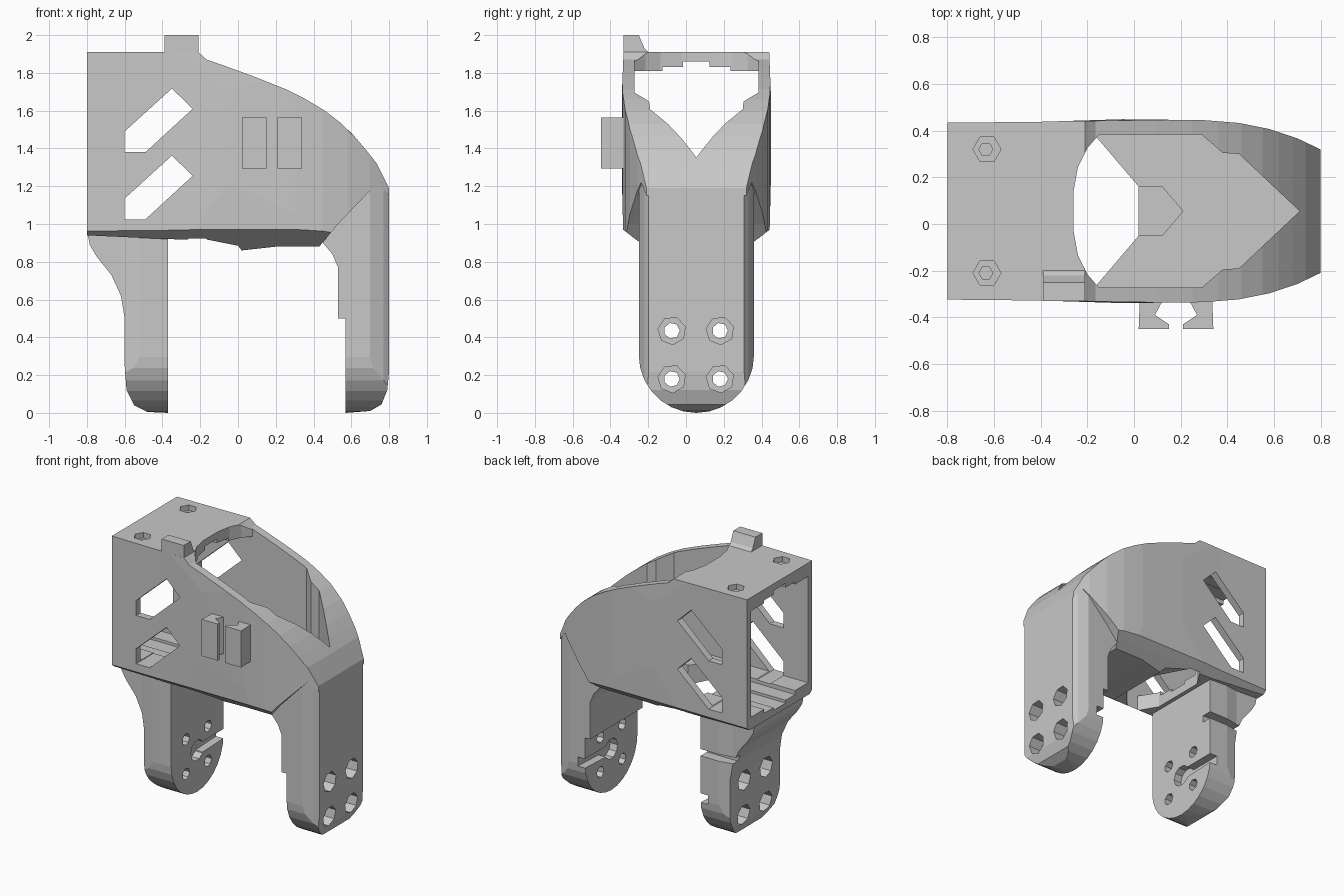
import bpy
import bmesh
import math

if "Cube" in bpy.data.objects:
    bpy.data.objects.remove(bpy.data.objects["Cube"])

CY = 0.055  # centre line of the housing in y

grey = bpy.data.materials.new("plain_grey")
grey.use_nodes = True
grey.diffuse_color = (0.58, 0.58, 0.58, 1)
grey.node_tree.nodes["Principled BSDF"].inputs["Base Color"].default_value = (0.58, 0.58, 0.58, 1)


def prism(name, pts, axis, a, b):
    """Extrude a flat outline along an axis from a to b."""
    place = {
        "x": lambda p, t: (t, p[0] + CY, p[1]),
        "y": lambda p, t: (p[0], t + CY, p[1]),
        "z": lambda p, t: (p[0], p[1] + CY, t),
    }[axis]
    bm = bmesh.new()
    low = [bm.verts.new(place(p, a)) for p in pts]
    high = [bm.verts.new(place(p, b)) for p in pts]
    bm.faces.new(low)
    bm.faces.new(high)
    n = len(pts)
    for i in range(n):
        j = (i + 1) % n
        bm.faces.new((low[i], low[j], high[j], high[i]))
    bmesh.ops.recalc_face_normals(bm, faces=bm.faces)
    mesh = bpy.data.meshes.new(name)
    bm.to_mesh(mesh)
    bm.free()
    obj = bpy.data.objects.new(name, mesh)
    bpy.context.collection.objects.link(obj)
    mesh.materials.append(grey)
    return obj


def combine(target, tools, operation):
    """Boolean each tool into the target, then drop the tools."""
    for tool in tools:
        mod = target.modifiers.new("shape", "BOOLEAN")
        mod.operation = operation
        mod.solver = "EXACT"
        mod.object = tool
        graph = bpy.context.evaluated_depsgraph_get()
        mesh = bpy.data.meshes.new_from_object(target.evaluated_get(graph))
        target.modifiers.clear()
        target.data = mesh
        bpy.data.objects.remove(tool)


def plan(half):
    return half + [(x, -h) for x, h in reversed(half) if h > 0]


def upright(half):
    return half + [(-h, z) for h, z in reversed(half) if h > 0]


def ring(cy, cz, r, n, turn=0.0):
    return [(cy + r * math.cos(turn + math.tau * i / n),
             cz + r * math.sin(turn + math.tau * i / n)) for i in range(n)]


def cavity():
    """Stepped tunnel from the open end, and the pointed well in the roof."""
    tools = [prism("cut", [(-h, lo), (h, lo), (h, hi), (-h, hi)], "x", -1, -0.1)
             for h, lo, hi in ((0.33, 1.03, 1.81), (0.18, 1.0, 1.83), (0.07, 0.98, 1.86))]
    well = [(-0.26, 0.08), (-0.24, 0.19), (-0.2, 0.27), (-0.15, 0.328), (0.29, 0.328),
            (0.38, 0.25), (0.45, 0.245), (0.71, 0)]
    tools.append(prism("cut", plan(well), "z", 1.025, 2.3))
    return tools


# Housing: side profile, trimmed by its plan and its cross-section
housing = prism("housing", [
    (-0.8, 0.94), (-0.37, 0.92), (-0.15, 0.915), (0.0, 0.885), (0.02, 0.86), (0.2, 0.88),
    (0.43, 0.88), (0.53, 1.0), (0.74, 1.22), (0.8, 1.15), (0.8, 1.19), (0.735, 1.32),
    (0.68, 1.39), (0.62, 1.46), (0.55, 1.53), (0.46, 1.6), (0.36, 1.66), (0.25, 1.715),
    (0.1, 1.775), (-0.05, 1.83), (-0.165, 1.87), (-0.21, 1.91), (-0.8, 1.91)], "y", -0.5, 0.5)
outline = [(-0.9, 0.378), (-0.4, 0.383), (-0.05, 0.394), (0.3, 0.39), (0.45, 0.378),
           (0.58, 0.352), (0.7, 0.312), (0.83, 0.25)]
section = [(0.2, 0.83), (0.33, 0.925), (0.388, 0.97), (0.396, 1.3), (0.394, 1.7), (0.382, 2.0)]
combine(housing, [prism("trim", plan(outline), "z", 0.5, 2.2),
                  prism("trim", upright(section), "x", -1, 1)], "INTERSECT")

# Openings in the housing: cavity, floor hole, floor pocket, side windows
cuts = cavity()
cuts.append(prism("cut", plan([(-0.34, 0.2), (-0.26, 0.328), (-0.17, 0.328), (0.02, 0.105)]),
                  "z", 0.5, 1.2))
cuts.append(prism("cut", plan([(0.0, 0.105), (0.12, 0.105), (0.21, 0)]), "z", 0.94, 1.2))
for drop in (0, 0.355):
    window = [(-0.6, 1.38), (-0.49, 1.38), (-0.24, 1.61), (-0.35, 1.717), (-0.6, 1.49)]
    cuts.append(prism("cut", [(x, z - drop) for x, z in window], "y", -0.6, 0.6))

# Screw holes with hexagonal pockets in the roof
for side in (-0.265, 0.265):
    cuts.append(prism("cut", ring(-0.63, side, 0.06, 6), "z", 1.87, 2))
    cuts.append(prism("cut", ring(-0.635, side, 0.03, 6), "z", 1.7, 2))
combine(housing, cuts, "DIFFERENCE")


def leg(name, profile, footprint, outer, inner, pocket):
    """Leg with rounded foot, four bolt holes and a keyhole recess inside."""
    obj = prism(name, profile, "y", -0.5, 0.5)
    foot = [(0.305 * math.sin(math.pi * i / 14), 0.305 - 0.305 * math.cos(math.pi * i / 14))
            for i in range(8)]
    combine(obj, [prism("trim", upright(foot + [(0.305, 1.5)]), "x", -1, 1),
                  prism("trim", plan(footprint), "z", -0.1, 1.6)], "INTERSECT")
    holes = []
    for y in (-0.13, 0.125):
        for z in (0.18, 0.435):
            holes.append(prism("cut", ring(y, z, 0.042, 7), "x", min(outer, inner) - 0.2,
                               max(outer, inner) + 0.2))
            holes.append(prism("cut", ring(y, z, 0.074, 7, 0.3), "x", pocket, outer * 1.3))
    depth = math.copysign(0.06, outer)
    holes.append(prism("cut", ring(0, 0.305, 0.075, 10), "x", inner - depth, inner + depth))
    holes.append(prism("cut", [(0, 0.265), (0.5, 0.285), (0.5, 0.345), (0, 0.345)], "x",
                       inner - depth, inner + depth * 0.99))
    combine(obj, holes, "DIFFERENCE")
    return obj


# Right-hand leg, rising into the curved nose of the housing
nose_leg = leg("nose_leg", [
    (0.57, 0), (0.7, 0.01), (0.76, 0.045), (0.79, 0.12), (0.8, 0.22), (0.8, 1.188),
    (0.77, 1.24), (0.6, 1.24), (0.45, 1.0), (0.45, 0.9), (0.5, 0.84), (0.53, 0.77),
    (0.53, 0.5), (0.57, 0.5)],
    [(0.4, 0.304), (0.7, 0.304), (0.77, 0.275), (0.83, 0.23)], 0.8, 0.57, 0.7)
combine(nose_leg, cavity(), "DIFFERENCE")

# Left-hand leg, sweeping out to the open end of the housing
end_leg = leg("end_leg", [
    (-0.37, 0), (-0.48, 0.005), (-0.55, 0.04), (-0.59, 0.12), (-0.6, 0.25), (-0.6, 0.5),
    (-0.62, 0.62), (-0.67, 0.73), (-0.75, 0.83), (-0.785, 0.89), (-0.798, 0.96), (-0.37, 0.96)],
    [(-0.9, 0.285), (-0.62, 0.285), (-0.52, 0.304), (-0.2, 0.304)], -0.6, -0.37, -0.5)
combine(end_leg, [prism("cut", [(-0.9, 0.62), (-0.2, 0.62), (-0.2, 0.67), (-0.9, 0.67)],
                        "y", 0.23, 0.5)], "DIFFERENCE")

# Pair of facing clips on the front wall
for name, flip in (("outer_clip", 1), ("inner_clip", -1)):
    shape = [(0.16, -0.505), (0.03, -0.505), (0.03, -0.485), (0.09, -0.445),
             (0.05, -0.37), (0.155, -0.37)]
    clip = prism(name, [(0.18 + flip * x, y) for x, y in shape], "z", 1.295, 1.565)

# Wedge-shaped hook on the roof edge
hook = prism("roof_hook", [(-0.385, 1.86), (-0.385, 2.0), (-0.305, 2.0), (-0.275, 1.93),
                           (-0.245, 1.9), (-0.3, 1.86)], "x", -0.39, -0.21)
